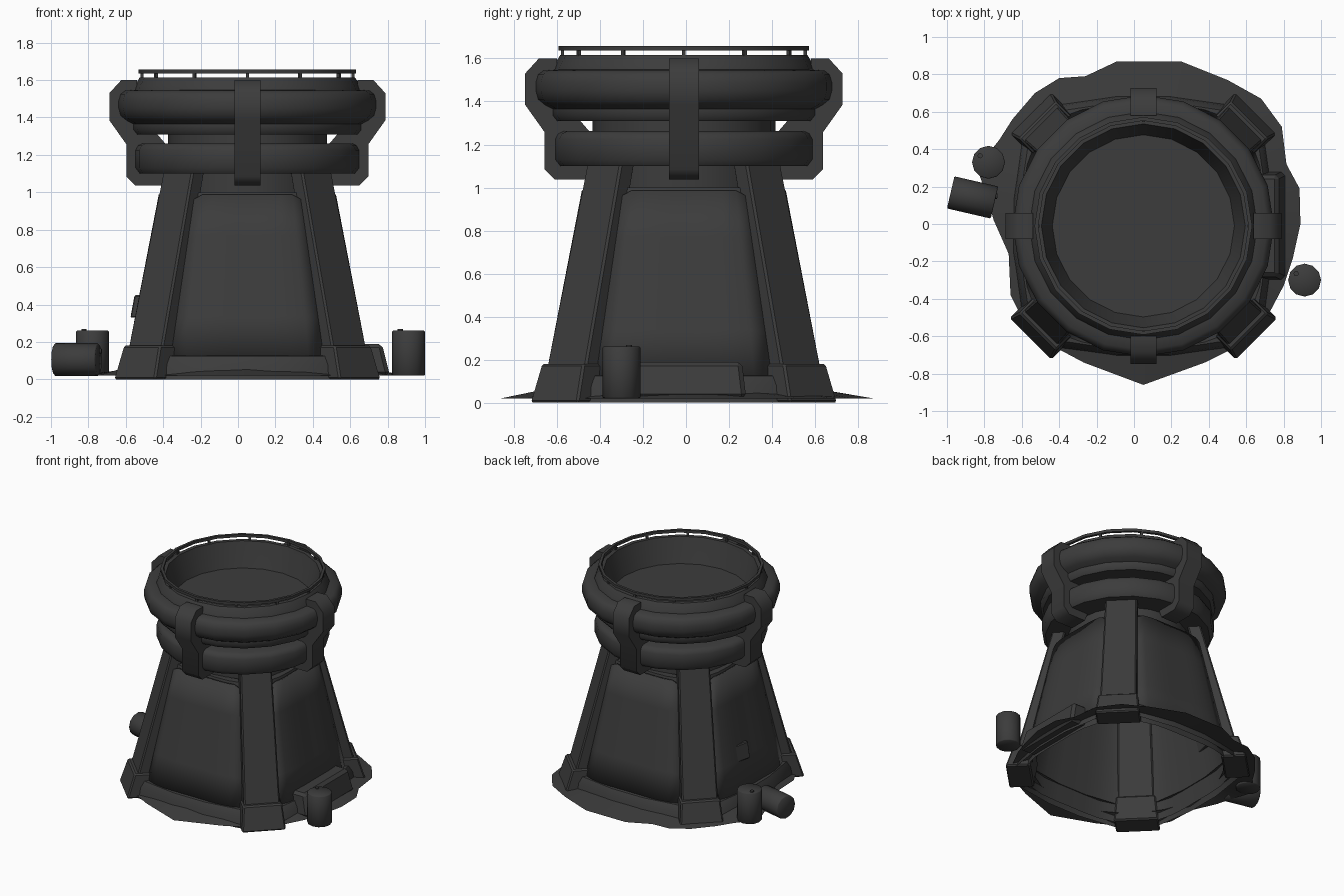
import bpy, bmesh, math
from mathutils import Matrix, Vector

if "Cube" in bpy.data.objects:
    bpy.data.objects.remove(bpy.data.objects["Cube"])

CX, CY = 0.050, -0.01          # tower axis
mat = bpy.data.materials.new("dark_grey")
mat.diffuse_color = (0.045, 0.045, 0.045, 1)
mat.use_nodes = True
mat.node_tree.nodes["Principled BSDF"].inputs["Base Color"].default_value = mat.diffuse_color


def make(name, verts, faces, loc=(CX, CY, 0), rot=0, smooth=50, bevel=0, fix=True):
    """Mesh object, rotated about z at loc, with optional bevel."""
    me = bpy.data.meshes.new(name)
    me.from_pydata(verts, [], faces)
    bm = bmesh.new()
    bm.from_mesh(me)
    bmesh.ops.remove_doubles(bm, verts=bm.verts, dist=1e-5)
    if fix:
        bmesh.ops.recalc_face_normals(bm, faces=bm.faces)
    bm.to_mesh(me)
    bm.free()
    ob = bpy.data.objects.new(name, me)
    bpy.context.collection.objects.link(ob)
    me.materials.append(mat)
    ob.location = loc
    ob.rotation_euler.z = rot
    if bevel:
        m = ob.modifiers.new("bevel", 'BEVEL')
        m.width = bevel
        m.segments = 1
    if smooth:
        bpy.ops.object.select_all(action='DESELECT')
        ob.select_set(True)
        bpy.context.view_layer.objects.active = ob
        bpy.ops.object.shade_smooth_by_angle(angle=math.radians(smooth))
    return ob


def lathe(name, prof, n=20, closed=False, turn=0, square=0, **kw):
    """Revolve an (r, z) profile about z; square > 0 pushes the diagonals out."""
    k = len(prof)
    verts = []
    for i in range(n):
        a = turn + i * math.tau / n
        f = 1 + square * math.sin(2 * a) ** 2
        verts += [(r * f * math.sin(a), -r * f * math.cos(a), z) for r, z in prof]
    faces = [(i * k + j, (i + 1) % n * k + j, (i + 1) % n * k + (j + 1) % k, i * k + (j + 1) % k)
             for i in range(n) for j in range(k if closed else k - 1)]
    return make(name, verts, faces, **kw)


def block(name, low, high, angle, bevel=0.008):
    """Tapered block; low/high = (inner r, outer r, width, z), facing outward at angle."""
    verts = [(r, s * w / 2, z) for r0, r1, w, z in (low, high)
             for r, s in ((r0, -1), (r1, -1), (r1, 1), (r0, 1))]
    faces = [(3, 2, 1, 0), (4, 5, 6, 7)] + [(i, (i + 1) % 4, (i + 1) % 4 + 4, i + 4) for i in range(4)]
    return make(name, verts, faces, rot=angle, bevel=bevel, smooth=0)


def body_r(z):
    return 0.607 - 0.193 * (z - 0.18)


# hollow rounded-square body, round collar and low plinth
SQ = 0.145
lathe("tower_body", [(body_r(0.0), 0.0), (body_r(1.0), 1.0), (0.40, 1.0)], 32, square=SQ)
lathe("collar", [(0.425, 0.97), (0.425, 1.32)], 20)
lathe("plinth", [(0.70, 0.0), (0.685, 0.08), (0.66, 0.125), (0.61, 0.13)], 16, turn=math.pi / 16, square=0.15)

# nearly flat raised panels with clipped upper corners
for side in range(4):
    cols, rows = 11, 5
    verts = []
    for j in range(rows):
        for i in range(cols):
            t = -1 + 2 * i / (cols - 1)
            ztop = 0.985 - (0.035 if abs(t) == 1 else 0)
            z = 0.12 + (ztop - 0.12) * j / (rows - 1)
            a = t * math.radians(35)
            r = (body_r(z) + 0.012) * (1 + SQ * math.sin(2 * a) ** 2)
            verts.append((r * math.sin(a), -r * math.cos(a), z))
    faces = [(j * cols + i, j * cols + i + 1, (j + 1) * cols + i + 1, (j + 1) * cols + i)
             for j in range(rows - 1) for i in range(cols - 1)]
    p = make("wall_panel", verts, faces, rot=side * math.pi / 2, fix=False)
    s = p.modifiers.new("thickness", 'SOLIDIFY')
    s.thickness = 0.02
    s.offset = 0

# diagonal pillars with flared feet
for k in range(4):
    a = math.pi / 4 + k * math.pi / 2
    block("pillar", (0.68, 0.787, 0.26, 0.12), (0.43, 0.525, 0.226, 1.12), a, 0.01)
    block("pillar_foot", (0.68, 0.857, 0.315, 0.0), (0.65, 0.80, 0.28, 0.18), a, 0.01)

# stacked rings and the open basin on top
lathe("lower_ring", [(0.42, 1.26), (0.57, 1.262), (0.595, 1.25), (0.608, 1.225), (0.608, 1.13), (0.585, 1.10),
                     (0.42, 1.10)], closed=True)
lathe("upper_rim", [(0.42, 1.31), (0.60, 1.31), (0.62, 1.335), (0.62, 1.365), (0.655, 1.383), (0.688, 1.41),
                    (0.699, 1.45), (0.699, 1.49), (0.688, 1.525), (0.665, 1.543), (0.61, 1.548), (0.603, 1.57),
                    (0.575, 1.615), (0.545, 1.615), (0.535, 1.58), (0.487, 1.43), (0, 1.43)])

# thin handrail on twelve posts
lathe("handrail", [(0.562, 1.636), (0.582, 1.636), (0.582, 1.657), (0.562, 1.657)], closed=True)
for k in range(12):
    block("rail_post", (0.556, 0.572, 0.016, 1.60), (0.556, 0.572, 0.016, 1.645), k * math.pi / 6, 0)

# four clamps gripping both rings
clamp = [(0.59, 1.60), (0.674, 1.60), (0.738, 1.53), (0.738, 1.385), (0.647, 1.257), (0.647, 1.085),
         (0.60, 1.037), (0.455, 1.037), (0.43, 1.10), (0.43, 1.25), (0.49, 1.32), (0.59, 1.36)]
n = len(clamp)
for k in range(4):
    verts = [(r, y, z) for y in (-0.07, 0.07) for r, z in clamp]
    faces = [tuple(range(n)), tuple(range(2 * n - 1, n - 1, -1))]
    faces += [(i, i + n, (i + 1) % n + n, (i + 1) % n) for i in range(n)]
    make("ring_clamp", verts, faces, rot=k * math.pi / 2)

# side step and wall hatch
block("side_step", (0.62, 0.762, 0.58, 0.02), (0.60, 0.72, 0.54, 0.19), 0, 0.02)
block("wall_hatch", (0.585, 0.620, 0.20, 0.33), (0.56, 0.597, 0.20, 0.45), math.radians(167), 0.006)

# irregular ground skirt
rim = [(-.09, .87), (.25, .87), (.50, .77), (.68, .67), (.79, .52), (.815, .32), (.885, .19), (.89, 0),
       (.85, -.18), (.80, -.33), (.70, -.52), (.58, -.64), (.38, -.74), (.05, -.86), (-.27, -.74), (-.42, -.66),
       (-.58, -.54), (-.66, -.38), (-.67, -.16), (-.75, .02), (-.79, .16), (-.84, .30), (-.72, .45),
       (-.65, .56), (-.53, .70), (-.40, .78), (-.26, .79)]
n = len(rim)
c = Vector((CX, CY))
inner = [c + (Vector(p) - c).normalized() * 0.68 for p in rim]
make("ground_skirt", [(x, y, 0.02) for x, y in rim] + [(p.x, p.y, 0.055) for p in inner],
     [(i, i + n, (i + 1) % n + n, (i + 1) % n) for i in range(n)], loc=(0, 0, 0))


# barrels: two standing, one lying
def barrel(loc, rot=(0, 0, 0)):
    parts = [lathe("barrel", [(0, -0.12), (0.083, -0.12), (0.088, -0.115), (0.088, 0.115), (0.083, 0.12), (0, 0.12)],
                   12, loc=loc)]
    parts.append(lathe("barrel_cap", [(0.014, 0.11), (0.014, 0.129), (0, 0.129)], 8, loc=loc))
    parts[1].data.transform(Matrix.Translation((-0.045, 0.035, 0)))
    for p in parts:
        p.rotation_euler = rot


barrel((0.912, -0.30, 0.14))
barrel((-0.778, 0.33, 0.14))
barrel((-0.863, 0.142, 0.105), (0, math.pi / 2, -math.radians(13)))
